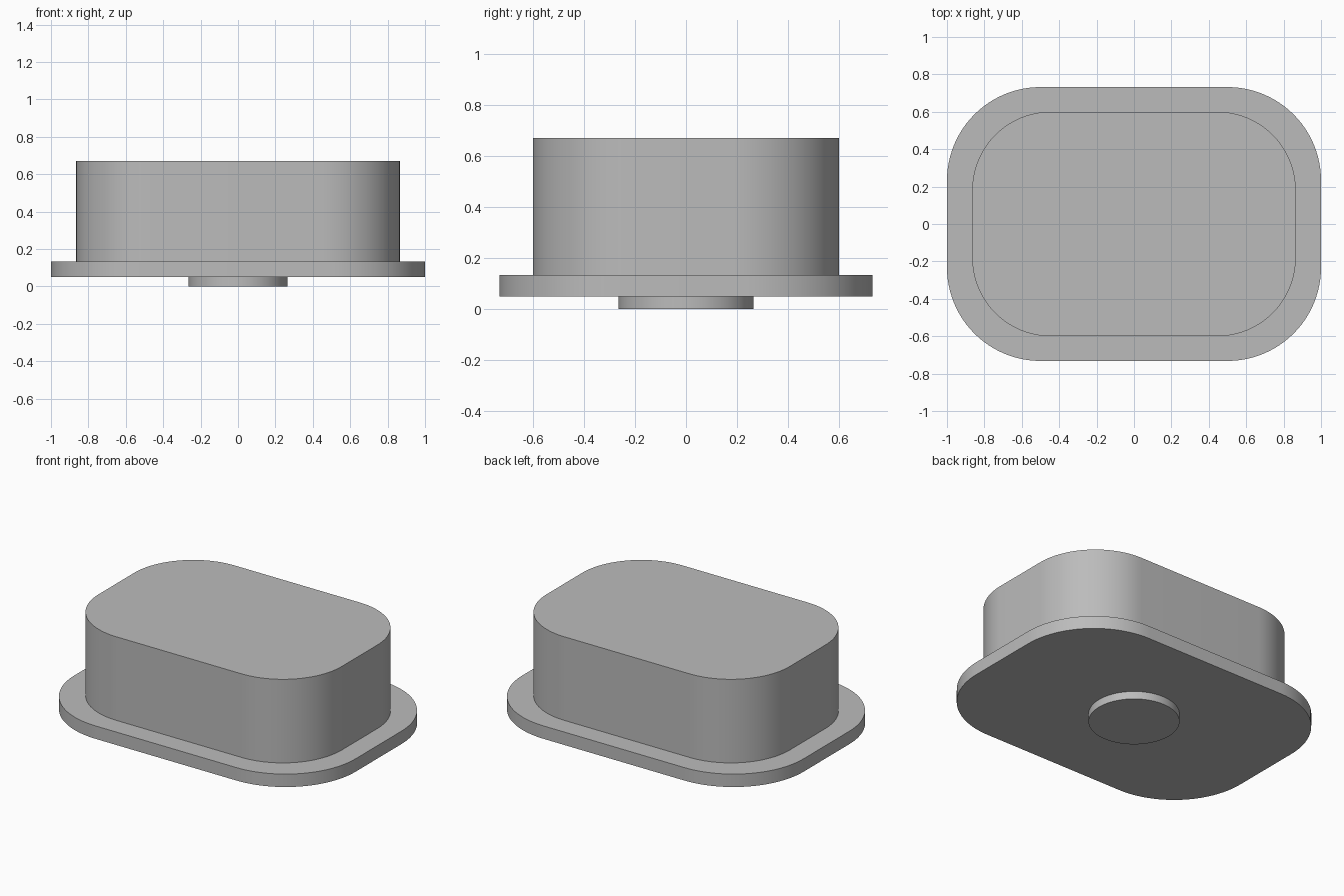
import bpy
import bmesh
from math import cos, sin, pi, radians

cube = bpy.data.objects.get("Cube")
if cube:
    bpy.data.objects.remove(cube, do_unlink=True)

grey = bpy.data.materials.new("plain grey")
grey.use_nodes = True
colour = (0.5, 0.5, 0.5, 1)
grey.diffuse_color = colour
grey.node_tree.nodes["Principled BSDF"].inputs["Base Color"].default_value = colour


def rounded_slab(name, half_x, half_y, radius, bottom, top, steps=24):
    """Extrude a rounded rectangle from bottom to top."""
    bm = bmesh.new()
    outline = []
    for quarter, (sx, sy) in enumerate([(1, 1), (-1, 1), (-1, -1), (1, -1)]):
        for i in range(steps + 1):
            a = (quarter + i / steps) * pi / 2
            outline.append(bm.verts.new((sx * (half_x - radius) + radius * cos(a),
                                         sy * (half_y - radius) + radius * sin(a), bottom)))
    bmesh.ops.remove_doubles(bm, verts=outline, dist=1e-5)
    face = bm.faces.new(bm.verts)
    result = bmesh.ops.extrude_face_region(bm, geom=[face], use_keep_orig=True)
    raised = [v for v in result["geom"] if isinstance(v, bmesh.types.BMVert)]
    bmesh.ops.translate(bm, verts=raised, vec=(0, 0, top - bottom))
    bmesh.ops.recalc_face_normals(bm, faces=bm.faces)
    mesh = bpy.data.meshes.new(name)
    bm.to_mesh(mesh)
    bm.free()
    mesh.materials.append(grey)
    obj = bpy.data.objects.new(name, mesh)
    bpy.context.collection.objects.link(obj)
    bpy.ops.object.select_all(action="DESELECT")
    obj.select_set(True)
    bpy.context.view_layer.objects.active = obj
    bpy.ops.object.shade_smooth_by_angle(angle=radians(30))


# Main block, its wider flange, and the round boss underneath
rounded_slab("body", 0.865, 0.6, 0.42, 0.133, 0.67)
rounded_slab("flange", 1.0, 0.732, 0.5, 0.05, 0.133)
rounded_slab("bottom_boss", 0.265, 0.265, 0.265, 0.0, 0.05)
